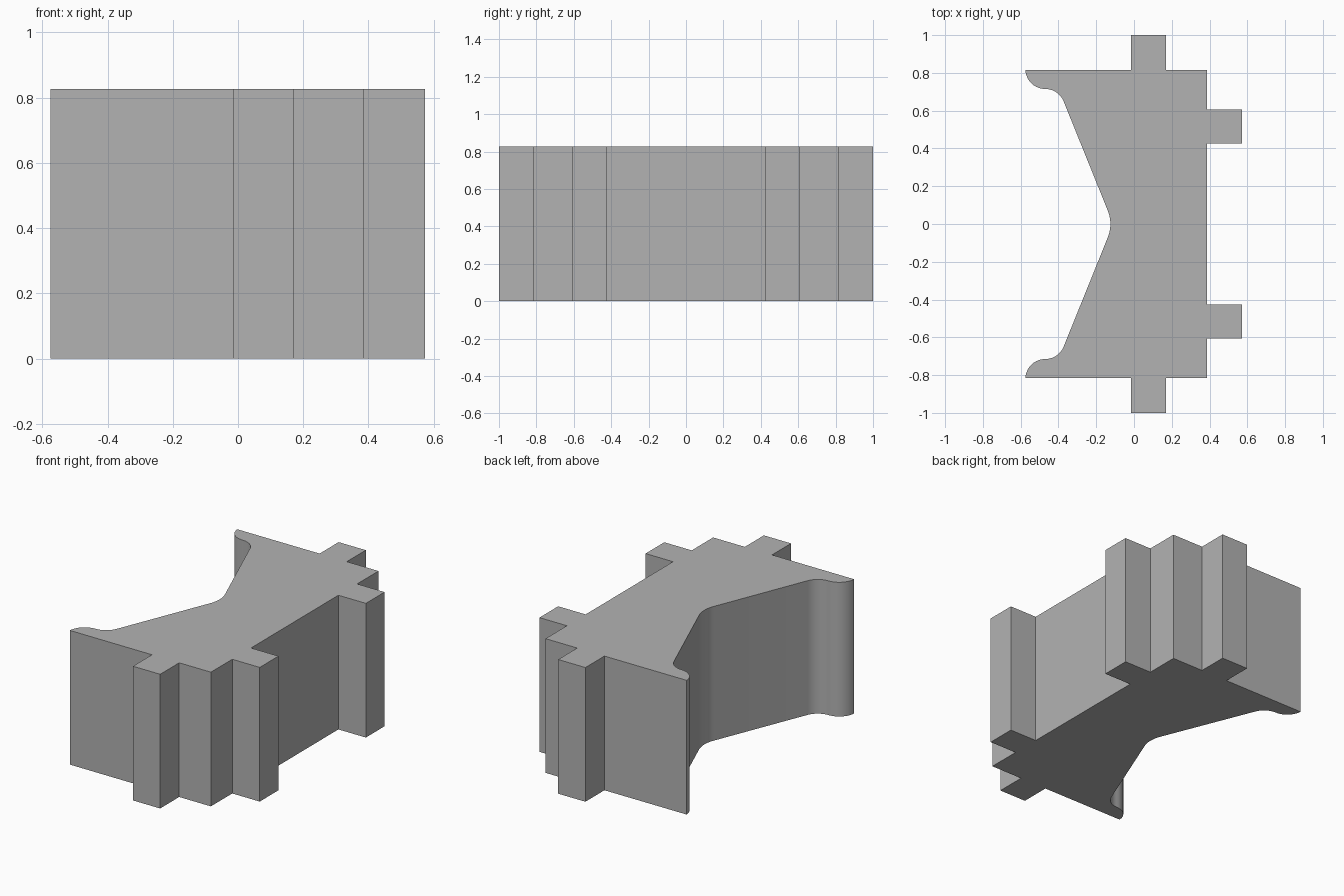
import bpy
import bmesh
from math import cos, sin, radians

cube = bpy.data.objects.get("Cube")
if cube:
    bpy.data.objects.remove(cube, do_unlink=True)

HEIGHT = 0.826


def arc(cx, cy, r, start, end, steps):
    """Points along an arc, angles in degrees."""
    angles = [radians(start + (end - start) * i / steps) for i in range(steps + 1)]
    return [(cx + r * cos(a), cy + r * sin(a)) for a in angles]


# Half of the outline: tabbed outer side, then flared tip, cove and rounded waist
half = [(0.386, 0.425), (0.573, 0.425), (0.573, 0.607), (0.386, 0.607),
        (0.386, 0.815), (0.17, 0.815), (0.17, 1.0), (-0.015, 1.0), (-0.015, 0.815)]
half += arc(-0.47, 0.82, 0.105, 183, 270, 12)
half += arc(-0.47, 0.61, 0.105, 90, 22.5, 10)
half += arc(-0.315, 0, 0.19, 22.5, 0, 6)

# Mirror the half across y, sharing the waist point
outline = half + [(x, -y) for x, y in reversed(half[:-1])]

# Extrude the outline into a solid block
bm = bmesh.new()
base = bm.faces.new([bm.verts.new((x, y, 0)) for x, y in outline])
result = bmesh.ops.extrude_face_region(bm, geom=[base], use_keep_orig=True)
top = [v for v in result["geom"] if isinstance(v, bmesh.types.BMVert)]
bmesh.ops.translate(bm, verts=top, vec=(0, 0, HEIGHT))
bmesh.ops.recalc_face_normals(bm, faces=bm.faces)
mesh = bpy.data.meshes.new("tabbed_block")
bm.to_mesh(mesh)
bm.free()

block = bpy.data.objects.new("tabbed_block", mesh)
bpy.context.collection.objects.link(block)

# Plain grey finish
grey = bpy.data.materials.new("plain_grey")
grey.use_nodes = True
colour = (0.45, 0.45, 0.45, 1)
grey.diffuse_color = colour
grey.node_tree.nodes["Principled BSDF"].inputs["Base Color"].default_value = colour
mesh.materials.append(grey)

# Smooth the curved walls, keep the corners sharp
bpy.ops.object.select_all(action="DESELECT")
block.select_set(True)
bpy.context.view_layer.objects.active = block
bpy.ops.object.shade_smooth_by_angle(angle=radians(30))
